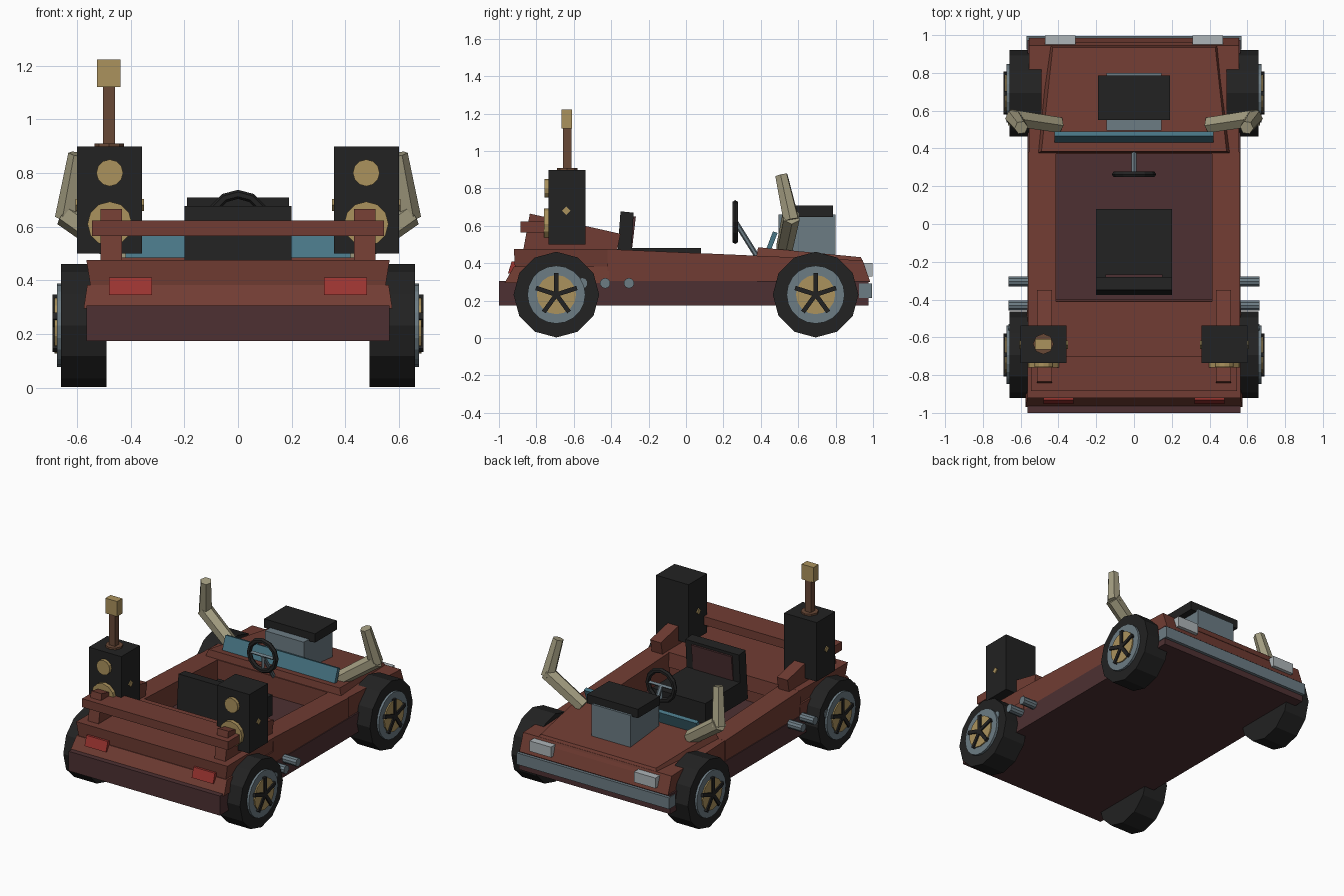
import bpy, bmesh, math
from mathutils import Vector, Matrix

if "Cube" in bpy.data.objects:
    bpy.data.objects.remove(bpy.data.objects["Cube"])


def mat(name, r, g, b):
    m = bpy.data.materials.new(name)
    m.diffuse_color = (r, g, b, 1)
    m.use_nodes = True
    m.node_tree.nodes["Principled BSDF"].inputs["Base Color"].default_value = m.diffuse_color
    return m


RED = mat("body red", .165, .046, .033)
MAROON = mat("chassis maroon", .075, .03, .032)
BLACK = mat("black", .016, .016, .016)
GOLD = mat("gold", .41, .29, .11)
STEEL = mat("steel", .15, .2, .23)
TEAL = mat("teal", .065, .18, .235)
BONE = mat("bone", .36, .33, .215)
LAMP = mat("tail light red", .33, .035, .03)
BROWN = mat("brown", .14, .065, .037)
WHITE = mat("headlight", .42, .46, .48)


def finish(bm, name, m):
    bmesh.ops.recalc_face_normals(bm, faces=bm.faces)
    me = bpy.data.meshes.new(name)
    bm.to_mesh(me)
    bm.free()
    me.materials.append(m)
    ob = bpy.data.objects.new(name, me)
    bpy.context.collection.objects.link(ob)
    return ob


def loft(name, m, bottom, top):
    """Solid between two matching outlines."""
    bm = bmesh.new()
    a = [bm.verts.new(p) for p in bottom]
    b = [bm.verts.new(p) for p in top]
    n = len(a)
    bm.faces.new(a)
    bm.faces.new(b)
    for i in range(n):
        bm.faces.new((a[i], a[(i + 1) % n], b[(i + 1) % n], b[i]))
    return finish(bm, name, m)


def box(name, m, x0, x1, y0, y1, z0, z1):
    r = lambda z: [(x0, y0, z), (x1, y0, z), (x1, y1, z), (x0, y1, z)]
    return loft(name, m, r(z0), r(z1))


def side_profile(name, m, pts, x0, x1):
    """Extrude a (y, z) outline from x0 to x1."""
    return loft(name, m, [(x0, y, z) for y, z in pts], [(x1, y, z) for y, z in pts])


def rod(name, m, a, b, r, n=12, r2=None, spin=0):
    """Cylinder from a to b with n sides."""
    a, b = Vector(a), Vector(b)
    q = (b - a).to_track_quat('Z', 'Y').to_matrix().to_4x4()
    M = Matrix.Translation((a + b) / 2) @ q @ Matrix.Rotation(spin, 4, 'Z')
    bm = bmesh.new()
    bmesh.ops.create_cone(bm, cap_ends=True, segments=n, radius1=r,
                          radius2=r if r2 is None else r2, depth=(b - a).length, matrix=M)
    return finish(bm, name, m)


# chassis with flat underside
box("chassis", MAROON, -.565, .565, -1, .975, .173, .305)

# front deck with slanted lower lip
loft("front_deck", RED,
     [(-.55, -.915, .38), (.55, -.915, .38), (.55, -.40, .38), (-.55, -.40, .38)],
     [(-.565, -.92, .475), (.565, -.92, .475), (.56, -.41, .475), (-.56, -.41, .475)])
loft("front_lip", RED,
     [(-.575, -.97, .295), (.575, -.97, .295), (.565, -.41, .295), (-.565, -.41, .295)],
     [(-.562, -.92, .382), (.562, -.92, .382), (.558, -.41, .382), (-.562, -.41, .382)])

# rear body, raised hood, bumper
side_profile("rear_body", RED, [(.37, .30), (.37, .44), (.945, .415), (.985, .30)], -.555, .555)
loft("hood", RED,
     [(-.52, .37, .40), (.52, .37, .40), (.46, .96, .38), (-.46, .96, .38)],
     [(-.49, .385, .485), (.49, .385, .485), (.43, .935, .432), (-.43, .935, .432)])
box("bumper", STEEL, -.57, .57, .925, .995, .215, .292)

# engine block and air intake
box("engine_block", STEEL, -.145, .145, .495, .80, .44, .66)
box("air_intake", BLACK, -.19, .19, .55, .785, .648, .708)

# dashboard
side_profile("dashboard", TEAL, [(.425, .465), (.45, .46), (.49, .562), (.465, .57)], -.42, .42)

# seat
box("seat_cushion", BLACK, -.20, .20, -.31, .08, .34, .48)
side_profile("seat_back", BLACK, [(-.375, .34), (-.30, .34), (-.28, .67), (-.35, .677)], -.20, .20)
side_profile("seat_pad", MAROON, [(-.30, .48), (-.288, .48), (-.268, .65), (-.285, .65)], -.15, .15)

# steering wheel
bpy.ops.mesh.primitive_torus_add(major_segments=12, minor_segments=6, major_radius=.1,
                                 minor_radius=.017, location=(0, .263, .62),
                                 rotation=(math.pi / 2, 0, 0))
wheel = bpy.context.object
wheel.name = "steering_wheel"
wheel.data.materials.append(BLACK)
rod("steering_column", STEEL, (0, .265, .62), (0, .39, .42), .014, 6)
for k in range(3):
    t = math.pi / 2 * (k * 1.0) + math.pi
    rod("steering_spoke", STEEL, (0, .265, .62),
        (.1 * math.cos(t), .265, .62 + .1 * math.sin(t)), .011, 4)

# front wing bar
box("wing_bar", RED, -.545, .545, -.885, -.70, .565, .622)

# exhaust stack with cap on one speaker
rod("stack_base", BROWN, (-.48, -.635, .89), (-.48, -.635, .91), .055, 8)
box("stack", BROWN, -.503, -.458, -.657, -.613, .89, 1.13)
box("stack_cap", GOLD, -.525, -.437, -.665, -.61, 1.12, 1.222)

# mirrored parts
for s in (-1, 1):
    # cockpit side rail
    side_profile("side_rail", RED, [(-.42, .30), (-.42, .475), (.38, .44), (.38, .30)],
                 s * .412, s * .56)
    # wing strut
    side_profile("wing_strut", RED, [(-.87, .47), (-.835, .665), (-.35, .557), (-.37, .46)],
                 s * .433, s * .513)
    # lights
    side_profile("tail_light", LAMP, [(-.90, .345), (-.952, .345), (-.932, .41), (-.90, .41)],
                 s * .32, s * .48)
    box("headlight", WHITE, s * .31, s * .47, .945, .998, .33, .40)
    # speaker cabinet with two cones and side fitting
    box("speaker", BLACK, s * .357, s * .60, -.735, -.537, .50, .898)
    rod("small_cone", GOLD, (s * .478, -.73, .80), (s * .478, -.757, .80), .05, 12)
    rod("large_cone", GOLD, (s * .478, -.73, .61), (s * .478, -.76, .61), .083, 12)
    rod("speaker_fitting", GOLD, (s * .35, -.64, .68), (s * .606, -.64, .68), .022, 4)
    # tusks in two segments
    rod("tusk_lower", BONE, (s * .40, .525, .475), (s * .645, .562, .65), .047, 6, .05)
    rod("tusk_upper", BONE, (s * .637, .563, .63), (s * .597, .51, .87), .046, 6, .036)
    # side exhaust pipes
    for y in (-.555, -.432, -.305):
        rod("side_pipe", STEEL, (s * .5, y, .293), (s * .664, y, .293), .028, 10)
    # wheels
    for y in (-.693, .693):
        z = .232
        rod("tyre", BLACK, (s * .49, y, z), (s * .66, y, z), .229, 12)
        rod("rim", STEEL, (s * .65, y, z), (s * .675, y, z), .155, 20)
        rod("hub_disc", GOLD, (s * .66, y, z), (s * .683, y, z), .105, 16)
        for k in range(5):
            t = math.pi / 2 + k * math.tau / 5
            d = Vector((0, math.cos(t), math.sin(t)))
            n = Vector((0, -d.z, d.y)) * .012
            c = Vector((s * .67, y, z))
            tip = c + d * .115
            out = Vector((s * .022, 0, 0))
            q = [c - n, c + n, tip + n, tip - n]
            loft("wheel_spoke", BLACK, q, [p + out for p in q])
